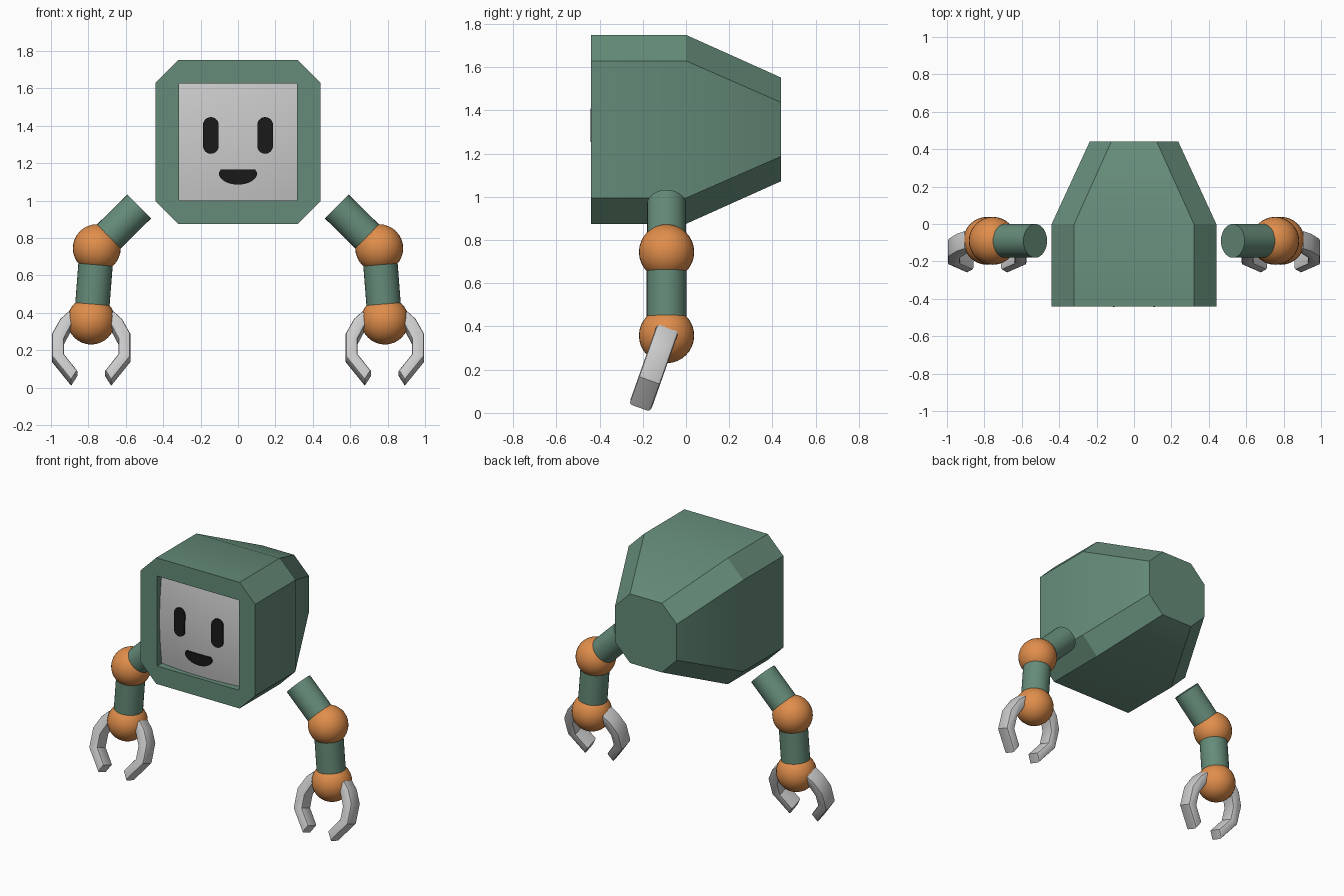
import bpy, bmesh
from math import radians, cos, sin, pi
from mathutils import Vector, Matrix

if "Cube" in bpy.data.objects:
    bpy.data.objects.remove(bpy.data.objects["Cube"])


def material(name, rgb):
    m = bpy.data.materials.new(name)
    m.diffuse_color = (*rgb, 1)
    m.use_nodes = True
    m.node_tree.nodes["Principled BSDF"].inputs["Base Color"].default_value = m.diffuse_color
    return m


GREEN = material("green", (0.13, 0.26, 0.19))
ORANGE = material("orange", (0.75, 0.27, 0.07))
BLACK = material("black", (0.01, 0.01, 0.01))


def finish(name, bm, mat=None, mirror=False, recalc=True):
    if recalc:
        bmesh.ops.recalc_face_normals(bm, faces=bm.faces)
    me = bpy.data.meshes.new(name)
    bm.to_mesh(me)
    bm.free()
    ob = bpy.data.objects.new(name, me)
    bpy.context.collection.objects.link(ob)
    if mat:
        me.materials.append(mat)
    bpy.ops.object.select_all(action='DESELECT')
    ob.select_set(True)
    bpy.context.view_layer.objects.active = ob
    bpy.ops.object.shade_smooth_by_angle(angle=radians(30))
    if mirror:
        ob.modifiers.new("mirror", 'MIRROR').use_mirror_merge = False
    return ob


def loft(rings):
    """Closed solid through rings that have equal point counts."""
    bm = bmesh.new()
    loops = [[bm.verts.new(p) for p in r] for r in rings]
    n = len(loops[0])
    for a, b in zip(loops, loops[1:]):
        for i in range(n):
            bm.faces.new((a[i], a[(i + 1) % n], b[(i + 1) % n], b[i]))
    bm.faces.new(loops[0])
    bm.faces.new(loops[-1])
    return bm


# head: chamfered box with tapered back and a recess for the screen
HZ = 1.3125


def octagon(y, hx, hz, c):
    pts = [(hx, hz - c), (hx - c, hz), (c - hx, hz), (-hx, hz - c),
           (-hx, c - hz), (c - hx, -hz), (hx - c, -hz), (hx, c - hz)]
    return [(x, y, HZ + z) for x, z in pts]


finish("head", loft([octagon(0.44, 0.237, 0.24, 0.115),
                     octagon(0, 0.44, 0.4375, 0.12),
                     octagon(-0.44, 0.44, 0.4375, 0.12),
                     octagon(-0.44, 0.315, 0.3125, 0.003),
                     octagon(-0.37, 0.315, 0.3125, 0.003)]), GREEN)


# screen: gently bulging panel
def bulge(x, z):
    return -0.435 + 0.25 * (x * x + (z - HZ) ** 2)


bm = bmesh.new()
bmesh.ops.create_grid(bm, x_segments=16, y_segments=16, size=0.3145)
for v in bm.verts:
    z = HZ + v.co.y * 0.993
    v.co = (v.co.x, bulge(v.co.x, z), z)
finish("screen", bm, recalc=False)


# face marks: thin plates that follow the screen
def plate(name, outline, mirror=False):
    rings = [[(x, bulge(x, z) + d, z) for x, z in outline] for d in (-0.011, 0.015)]
    finish(name, loft(rings), BLACK, mirror)


eye = [(0.145 + 0.042 * cos(t), 1.348 + s * 0.056 + 0.042 * sin(t))
       for s, t0 in ((1, 0), (-1, pi)) for t in [t0 + pi * i / 12 for i in range(13)]]
plate("eye", eye, True)
mouth = [(0.103 * cos(t), 1.148 + 0.063 * sin(t)) for t in [pi + pi * i / 20 for i in range(21)]]
plate("mouth", mouth + [(0.092, 1.165), (-0.092, 1.165)])

# arms: tubes and ball joints
AY = -0.09
SHOULDER = Vector((0.528, AY, 0.968))
ELBOW = Vector((0.755, AY, 0.745))
WRIST = Vector((0.785, AY, 0.358))


def tube(name, a, b, r):
    bm = bmesh.new()
    d = b - a
    m = Matrix.Translation((a + b) / 2) @ d.to_track_quat('Z', 'Y').to_matrix().to_4x4()
    bmesh.ops.create_cone(bm, cap_ends=True, segments=32, radius1=r, radius2=r,
                          depth=d.length, matrix=m)
    finish(name, bm, GREEN, True)


def ball(name, p):
    bm = bmesh.new()
    bmesh.ops.create_uvsphere(bm, u_segments=32, v_segments=16, radius=0.128,
                              matrix=Matrix.Translation(p))
    finish(name, bm, ORANGE, True)


tube("upper_arm", SHOULDER, ELBOW, 0.09)
tube("forearm", ELBOW, WRIST, 0.092)
ball("elbow_joint", ELBOW)
ball("wrist_joint", WRIST)

# claws: bevelled hooked fingers, tilted forward
HOOK = [(0.120, 0.038), (0.165, -0.005), (0.21, -0.09), (0.21, -0.22), (0.107, -0.355),
        (0.074, -0.30), (0.145, -0.205), (0.145, -0.12), (0.105, -0.04), (0.075, 0.0)]
tilt = Matrix.Translation(WRIST + Vector((0, -0.006, 0))) @ Matrix.Rotation(radians(-19.5), 4, 'X')
for name, side in (("outer_finger", 1), ("inner_finger", -1)):
    bm = loft([[tilt @ Vector((side * u, w, v)) for u, v in HOOK] for w in (-0.053, 0.053)])
    bmesh.ops.recalc_face_normals(bm, faces=bm.faces)
    rim = [e for e in bm.edges if any(len(f.verts) > 4 for f in e.link_faces)]
    bmesh.ops.bevel(bm, geom=rim, offset=0.013, segments=2, profile=0.5, affect='EDGES')
    finish(name, bm, None, True)
